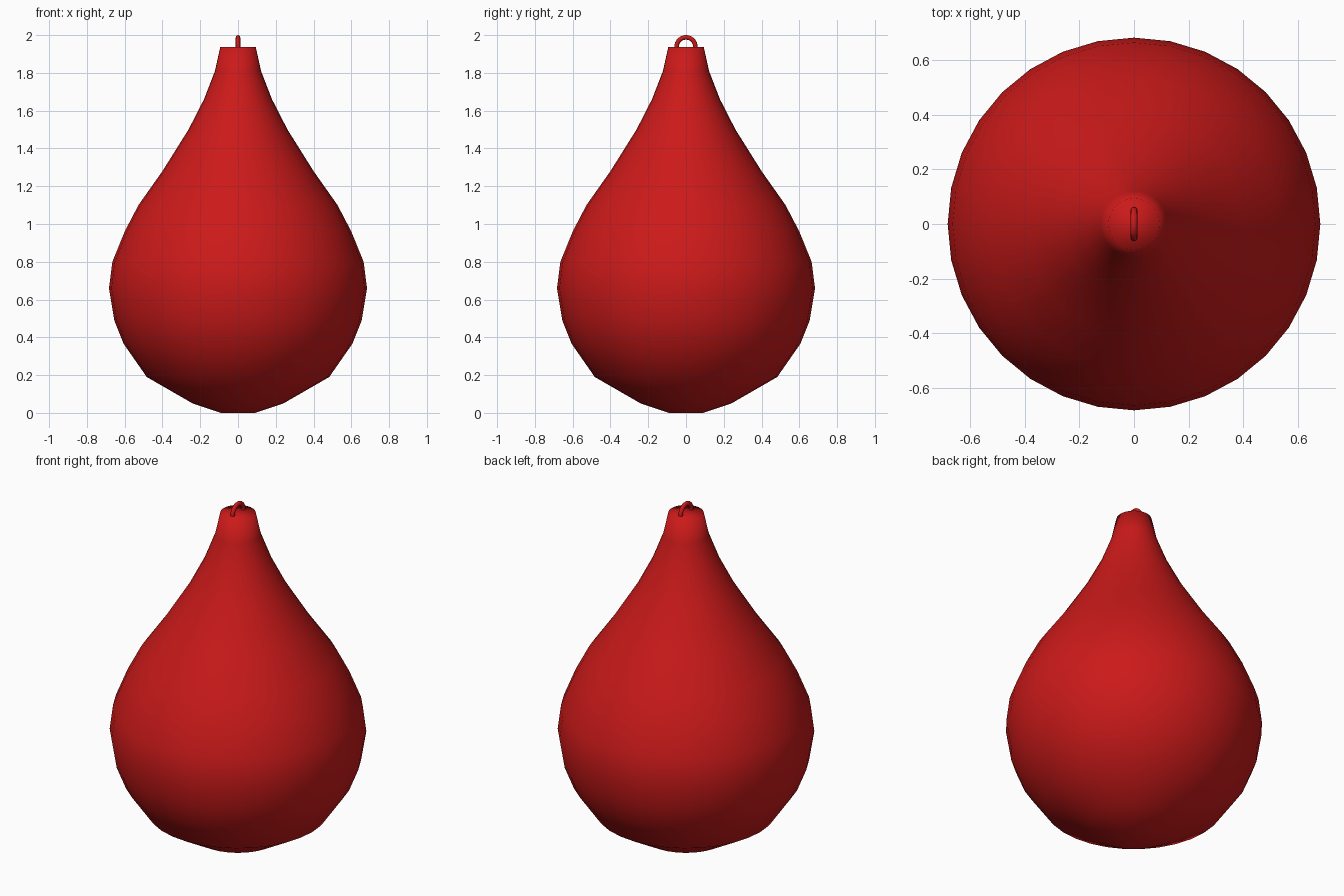
import bpy
import bmesh
import math

cube = bpy.data.objects.get("Cube")
if cube:
    bpy.data.objects.remove(cube, do_unlink=True)

# Red finish shared by both parts
red = bpy.data.materials.new("red_paint")
red.use_nodes = True
colour = (0.6, 0.01, 0.01, 1)
red.diffuse_color = colour
red.node_tree.nodes["Principled BSDF"].inputs["Base Color"].default_value = colour

SIDES = 32


def lathe(name, profile):
    """Revolve (radius, height) points around z and cap both ends."""
    bm = bmesh.new()
    rings = []
    for radius, z in profile:
        angles = [math.tau * i / SIDES for i in range(SIDES)]
        rings.append([bm.verts.new((radius * math.cos(a), radius * math.sin(a), z))
                      for a in angles])
    for low, high in zip(rings, rings[1:]):
        for i in range(SIDES):
            j = (i + 1) % SIDES
            bm.faces.new((low[i], low[j], high[j], high[i]))
    bm.faces.new(rings[0][::-1])
    bm.faces.new(rings[-1])
    mesh = bpy.data.meshes.new(name)
    bm.to_mesh(mesh)
    bm.free()
    obj = bpy.data.objects.new(name, mesh)
    bpy.context.collection.objects.link(obj)
    return obj


# Teardrop body
body = lathe("teardrop_body", [
    (0.09, 0), (0.24, 0.05), (0.483, 0.19), (0.605, 0.365), (0.655, 0.49),
    (0.683, 0.66), (0.665, 0.8), (0.6, 0.96), (0.527, 1.1), (0.4, 1.28),
    (0.262, 1.5), (0.18, 1.66), (0.122, 1.81), (0.094, 1.937),
])

# Hanging loop, half sunk into the neck
bpy.ops.mesh.primitive_torus_add(
    major_radius=0.05, minor_radius=0.012, major_segments=32, minor_segments=12,
    location=(0, 0, 1.938), rotation=(0, math.pi / 2, 0))
loop = bpy.context.object
loop.name = "hanging_loop"

for part in (body, loop):
    part.data.materials.append(red)
    part.data.shade_smooth()
